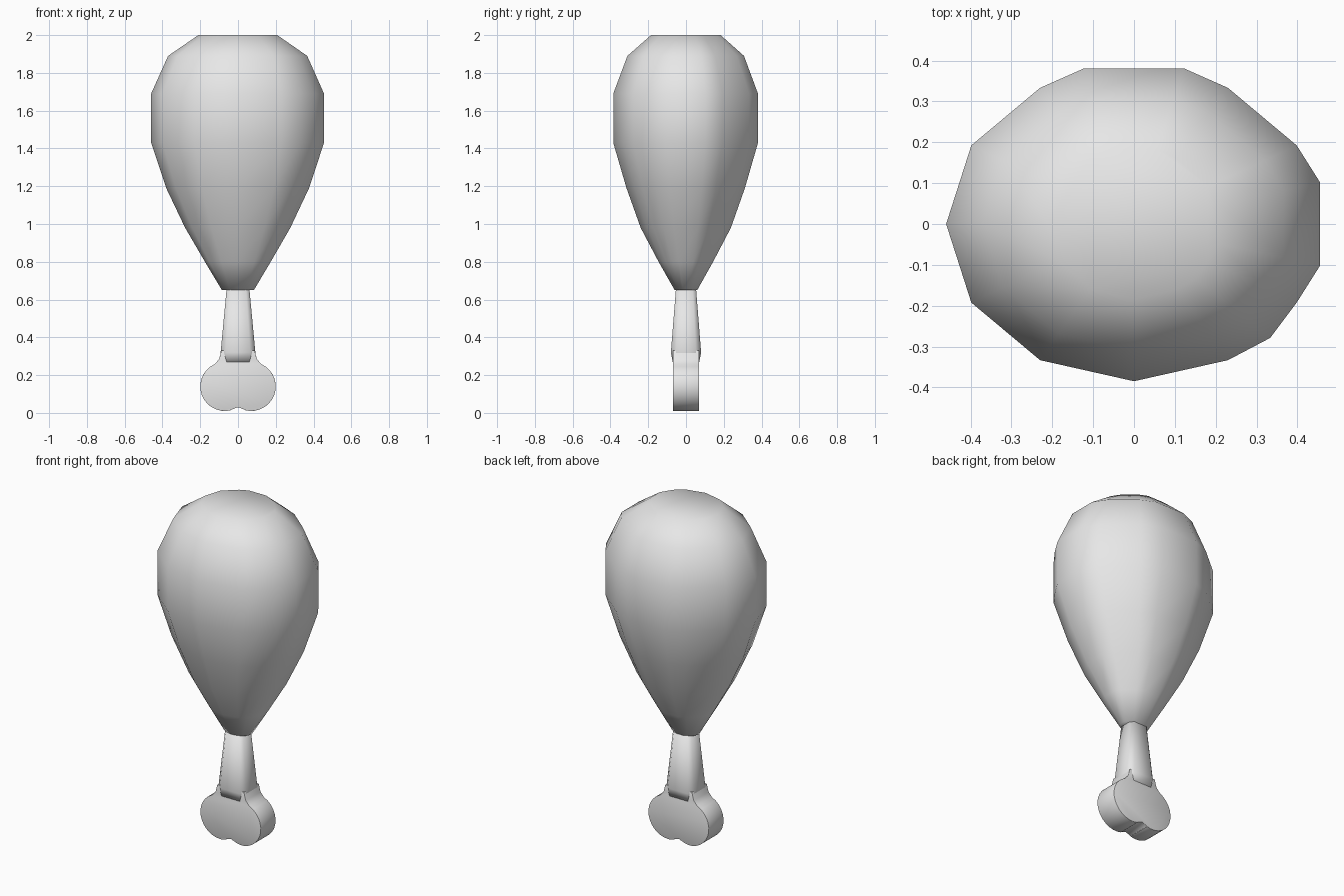
import bpy
import bmesh
from math import cos, sin, radians

cube = bpy.data.objects.get("Cube")
if cube:
    bpy.data.objects.remove(cube, do_unlink=True)

grey = bpy.data.materials.new("plain grey")
grey.use_nodes = True
grey.diffuse_color = (0.8, 0.8, 0.8, 1)
grey.node_tree.nodes["Principled BSDF"].inputs["Base Color"].default_value = (0.8, 0.8, 0.8, 1)


def finish(name, bm):
    """Turn a bmesh into a smooth grey object."""
    bmesh.ops.recalc_face_normals(bm, faces=bm.faces)
    for face in bm.faces:
        face.smooth = True
    mesh = bpy.data.meshes.new(name)
    bm.to_mesh(mesh)
    bm.free()
    mesh.materials.append(grey)
    obj = bpy.data.objects.new(name, mesh)
    bpy.context.collection.objects.link(obj)
    return obj


def loft(name, rings):
    """Skin a stack of equal-sized rings and cap both ends."""
    bm = bmesh.new()
    loops = [[bm.verts.new(p) for p in ring] for ring in rings]
    n = len(loops[0])
    for low, high in zip(loops, loops[1:]):
        for i in range(n):
            j = (i + 1) % n
            bm.faces.new((low[i], low[j], high[j], high[i]))
    bm.faces.new(loops[0])
    bm.faces.new(loops[-1])
    return finish(name, bm)


# Meat: an oval teardrop, slightly flattened on its left and back
profile = [(0.085, 0.06, 0.65), (0.175, 0.145, 0.80), (0.28, 0.24, 0.98),
           (0.38, 0.315, 1.19), (0.46, 0.385, 1.43), (0.46, 0.385, 1.69),
           (0.37, 0.31, 1.89), (0.21, 0.185, 2.0)]
angles = [15, 30, 60, 75, 105, 120, 150, 180, 210, 240, 270, 300, 315, 330, 345]
bulged = {15, 75, 105, 315, 345}


def oval(rx, ry, z):
    ring = []
    for a in angles:
        k = 1.025 if a in bulged else 1
        ring.append((rx * k * cos(radians(a)), ry * k * sin(radians(a)), z))
    return ring


loft("meat", [oval(*p) for p in profile])


# Bone shaft: a tapering bar with cut corners
def cut_bar(hx, hy, z):
    c = 0.35 * min(hx, hy)
    quarter = [(hx, hy - c), (hx - c, hy)]
    half = quarter + [(-x, y) for x, y in reversed(quarter)]
    return [(x, y, z) for x, y in half + [(-x, -y) for x, y in half]]


loft("bone_shaft", [cut_bar(0.085, 0.07, 0.27), cut_bar(0.092, 0.08, 0.32),
                    cut_bar(0.06, 0.053, 0.66)])

# Bone knuckle: two round lobes cut from a thick plate
side = [(0.088, 0.33), (0.1, 0.285)]
for i in range(15):
    a = radians(66 - i * 12.3)
    side.append((0.07 + 0.13 * cos(a), 0.14 + 0.13 * sin(a)))
side.append((0.035, 0.017))
outline = side + [(0, 0.03)] + [(-x, z) for x, z in reversed(side)]

bm = bmesh.new()
front = bm.faces.new([bm.verts.new((x, -0.07, z)) for x, z in outline])
back = bmesh.ops.extrude_face_region(bm, geom=[front], use_keep_orig=True)
bmesh.ops.translate(bm, vec=(0, 0.14, 0),
                    verts=[v for v in back["geom"] if isinstance(v, bmesh.types.BMVert)])
knuckle = finish("bone_knuckle", bm)
bevel = knuckle.modifiers.new("soft rim", "BEVEL")
bevel.width = 0.018
bevel.segments = 2
bevel.limit_method = "ANGLE"
bevel.angle_limit = radians(60)
